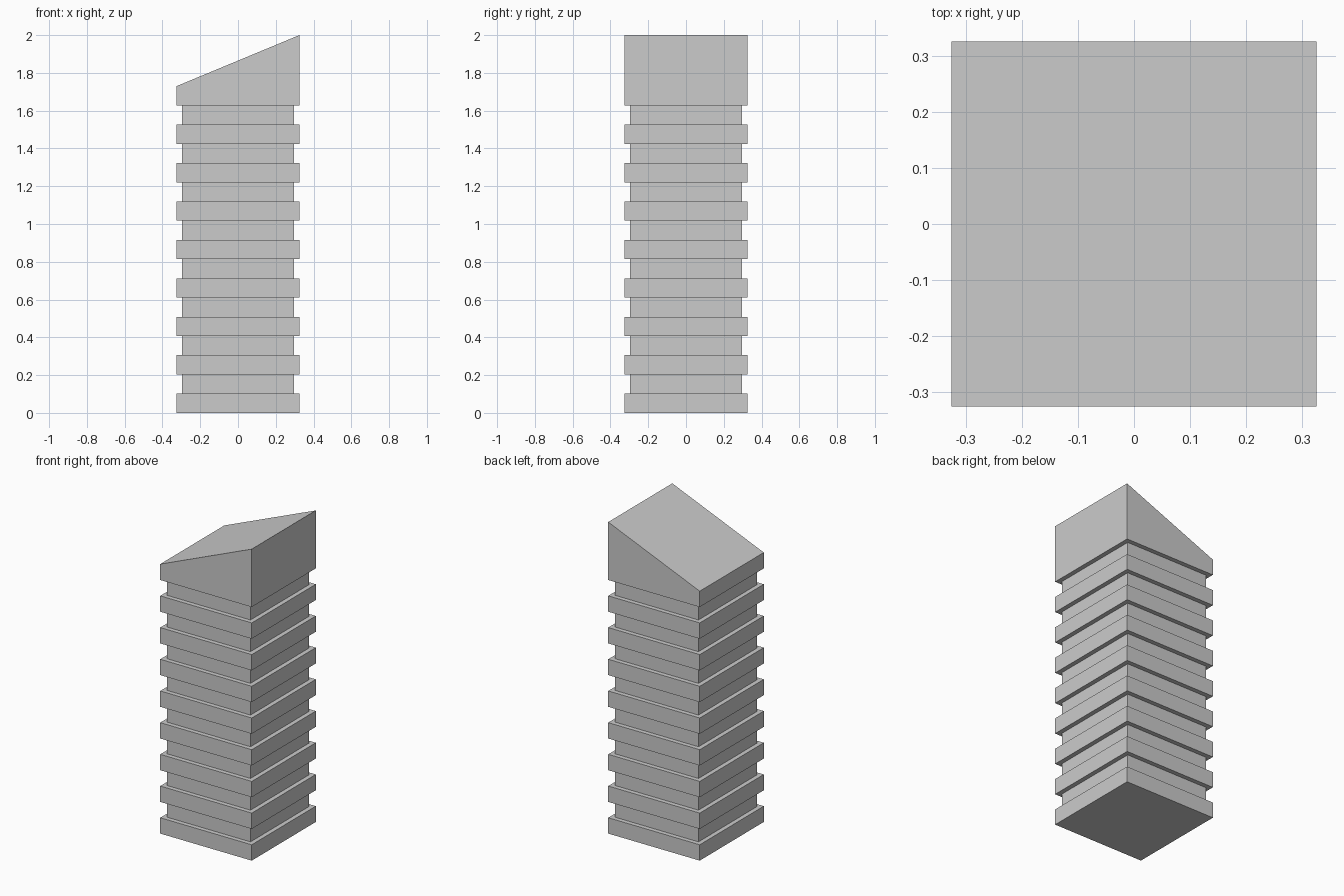
import bpy

if "Cube" in bpy.data.objects:
    bpy.data.objects.remove(bpy.data.objects["Cube"])

W = 0.325        # half width of slabs and crown
C = 0.296        # half width of recessed floors
PITCH = 0.2035   # storey height
SLAB = PITCH / 2
FLOORS = 8
TOP = FLOORS * PITCH


def block(name, half, z0, z_left, z_right=None):
    """Square block whose top may slope from -x to +x."""
    z_right = z_left if z_right is None else z_right
    corners = [(-half, -half), (half, -half), (half, half), (-half, half)]
    verts = [(x, y, z0) for x, y in corners]
    verts += [(x, y, z_left if x < 0 else z_right) for x, y in corners]
    faces = [(3, 2, 1, 0), (4, 5, 6, 7)]
    faces += [(i, (i + 1) % 4, (i + 1) % 4 + 4, i + 4) for i in range(4)]
    mesh = bpy.data.meshes.new(name)
    mesh.from_pydata(verts, [], faces)
    obj = bpy.data.objects.new(name, mesh)
    bpy.context.collection.objects.link(obj)
    return obj


# Alternating wide slabs and recessed floors
for i in range(FLOORS):
    z = i * PITCH
    block(f"floor_slab_{i + 1}", W, z, z + SLAB)
    block(f"recessed_floor_{i + 1}", C, z + SLAB, z + PITCH)

# Crown with the sloped roof
block("sloped_crown", W, TOP, 1.73, 2.0)
